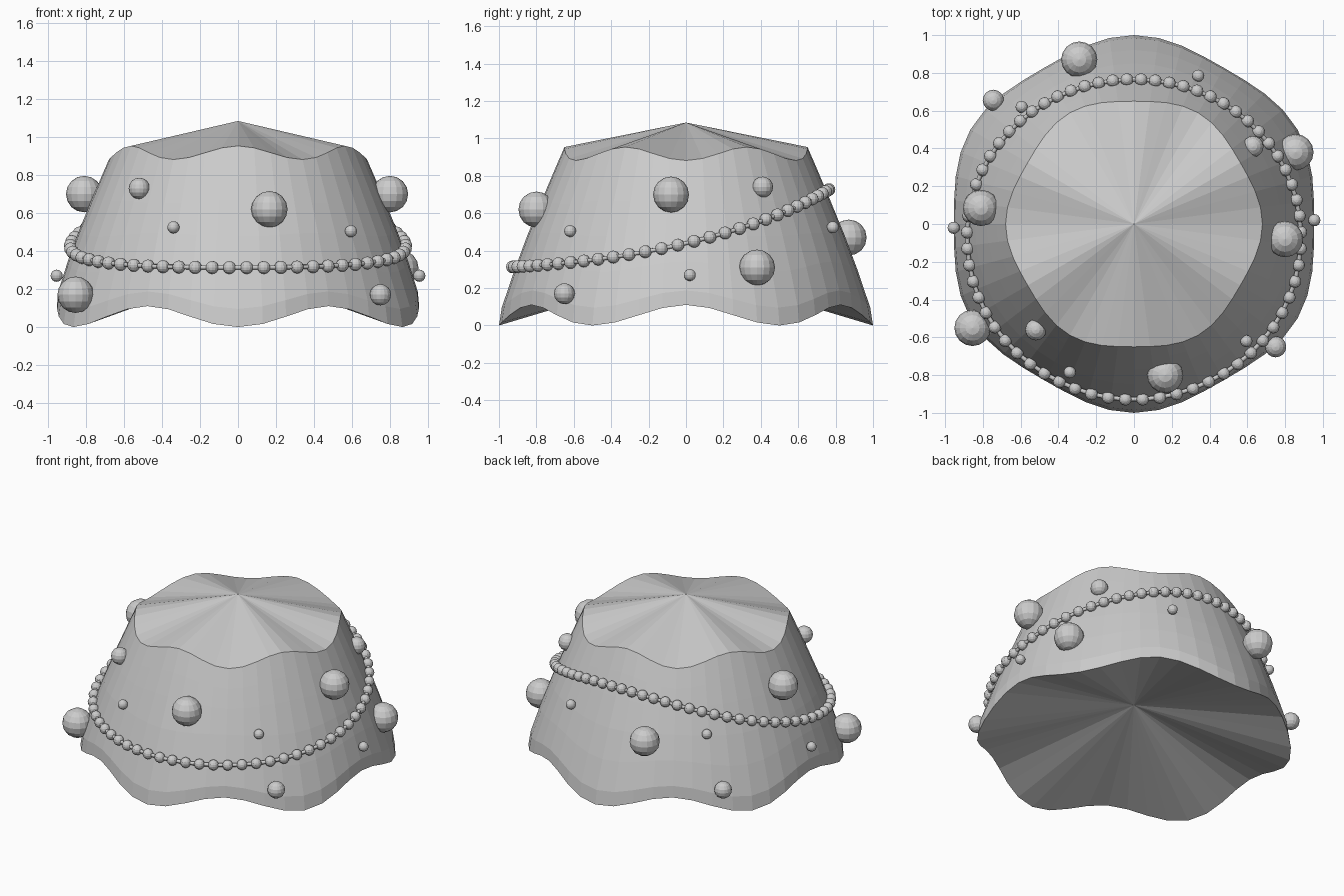
import bpy, bmesh
from math import sin, cos, pi, atan2
from mathutils import Matrix, Vector

if "Cube" in bpy.data.objects:
    bpy.data.objects.remove(bpy.data.objects["Cube"])

SEG = 48
PROFILE = [(0, 0), (0.1, 0.02), (0.3, 0.026), (0.5, 0.025), (0.7, 0.017), (0.85, 0.009), (1, 0)]


def finish(bm, name):
    bmesh.ops.recalc_face_normals(bm, faces=bm.faces)
    me = bpy.data.meshes.new(name)
    bm.to_mesh(me)
    bm.free()
    ob = bpy.data.objects.new(name, me)
    bpy.context.collection.objects.link(ob)
    return ob


def bulge(t):
    for (a, u), (b, v) in zip(PROFILE, PROFILE[1:]):
        if t <= b:
            return u + (v - u) * (t - a) / (b - a)
    return 0


# Tapered wall with six waves along its lower and upper edges
def wall(a, t):
    w = cos(6 * a)
    r0, z0 = 0.977 - 0.023 * w, 0.055 + 0.055 * w
    r1, z1 = 0.665 + 0.015 * w, 0.918 - 0.036 * w
    r = r0 + (r1 - r0) * t + bulge(t)
    return Vector((r * cos(a), r * sin(a), z0 + (z1 - z0) * t))


def wall_radius(a, z):
    z0, z1 = wall(a, 0).z, wall(a, 1).z
    p = wall(a, (z - z0) / (z1 - z0))
    return (p.x ** 2 + p.y ** 2) ** 0.5


# Body: rings of the wall, closed by a pointed cap above and a hollow cap below
bm = bmesh.new()
rings = [[bm.verts.new(wall(2 * pi * i / SEG, t)) for i in range(SEG)] for t, _ in PROFILE]
for lo, hi in zip(rings, rings[1:]):
    for i in range(SEG):
        j = (i + 1) % SEG
        bm.faces.new((lo[i], lo[j], hi[j], hi[i]))
for ring, z in ((rings[0], 0.30), (rings[-1], 1.085)):
    c = bm.verts.new((0, 0, z))
    for i in range(SEG):
        bm.faces.new((ring[i], ring[(i + 1) % SEG], c))
finish(bm, "wavy_body")


def spheres(name, r, centres, u=16, v=8):
    bm = bmesh.new()
    for c in centres:
        bmesh.ops.create_uvsphere(bm, u_segments=u, v_segments=v, radius=r,
                                  matrix=Matrix.Translation(c))
    return finish(bm, name)


# Studs in three sizes
spheres("large_studs", 0.096, [
    (0.165, -0.80, 0.62), (0.80, -0.08, 0.70), (-0.81, 0.085, 0.70),
    (-0.29, 0.87, 0.47), (0.855, 0.38, 0.31), (-0.855, -0.55, 0.17)])
spheres("medium_studs", 0.056, [
    (-0.52, -0.56, 0.73), (0.63, 0.41, 0.74), (0.75, -0.65, 0.17), (-0.745, 0.655, 0.17)])
spheres("small_studs", 0.032, [
    (s * x, s * y, z) for s in (1, -1)
    for x, y, z in ((-0.34, -0.785, 0.525), (0.595, -0.62, 0.505), (0.955, 0.02, 0.27))])

# Slanted string of beads following the wall
path = []
BEADS = 64
for i in range(BEADS):
    a = 2 * pi * (i + 0.5) / BEADS
    z = 0.44 + 0.207 * sin(a) + 0.08 * sin(a) ** 2
    r = wall_radius(a, z) + 0.018
    path.append((r * cos(a), r * sin(a), z))
spheres("beads", 0.034, path, 12, 8)

# Thin cord through the beads
cu = bpy.data.curves.new("bead_cord", "CURVE")
cu.dimensions = "3D"
cu.bevel_depth = 0.012
cu.bevel_resolution = 1
sp = cu.splines.new("POLY")
sp.points.add(BEADS - 1)
for p, co in zip(sp.points, path):
    p.co = (*co, 1)
sp.use_cyclic_u = True
bpy.context.collection.objects.link(bpy.data.objects.new("bead_cord", cu))
